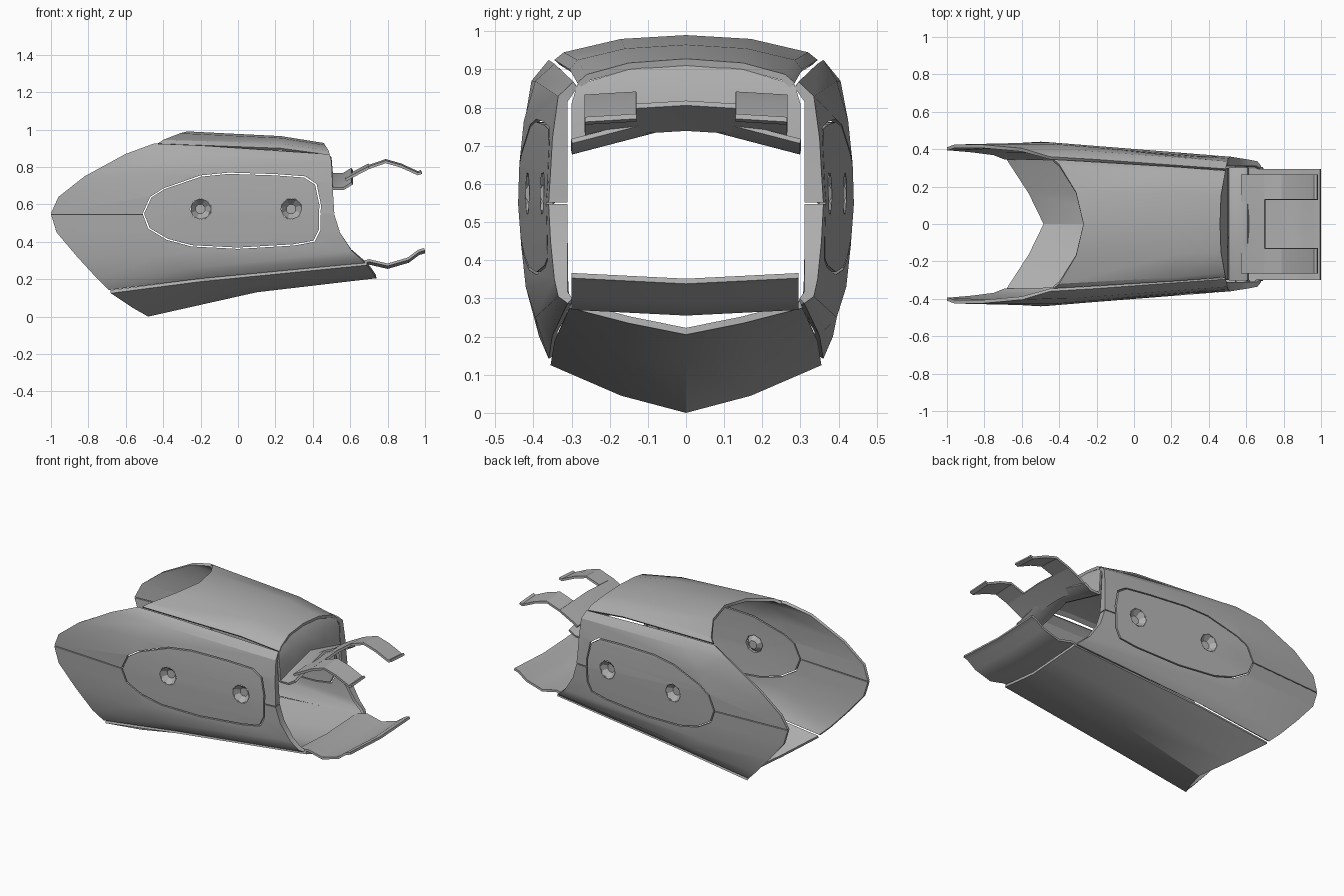
import bpy, bmesh, math
from mathutils import Matrix, Vector

if "Cube" in bpy.data.objects:
    bpy.data.objects.remove(bpy.data.objects["Cube"], do_unlink=True)

grey = bpy.data.materials.new("plain grey")
grey.use_nodes = True
COL = (0.42, 0.42, 0.42, 1)
grey.diffuse_color = COL
grey.node_tree.nodes["Principled BSDF"].inputs["Base Color"].default_value = COL


def new_object(name, bm):
    mesh = bpy.data.meshes.new(name)
    bm.to_mesh(mesh)
    bm.free()
    ob = bpy.data.objects.new(name, mesh)
    bpy.context.collection.objects.link(ob)
    mesh.materials.append(grey)
    return ob


def activate(ob):
    bpy.ops.object.select_all(action='DESELECT')
    ob.select_set(True)
    bpy.context.view_layer.objects.active = ob


def loft(name, rails, thickness=0.018, offset=-1):
    """Skin a row of rails and give the skin a thickness."""
    bm = bmesh.new()
    grid = [[bm.verts.new(p) for p in r] for r in rails]
    for a, b in zip(grid, grid[1:]):
        for j in range(len(a) - 1):
            bm.faces.new((a[j], a[j + 1], b[j + 1], b[j]))
    ob = new_object(name, bm)
    mod = ob.modifiers.new("thickness", 'SOLIDIFY')
    mod.thickness, mod.offset = thickness, offset
    activate(ob)
    bpy.ops.object.modifier_apply(modifier=mod.name)
    return ob


def cut(ob, cutter, operation):
    mod = ob.modifiers.new("cut", 'BOOLEAN')
    mod.operation, mod.solver, mod.object = operation, 'EXACT', cutter
    activate(ob)
    bpy.ops.object.modifier_apply(modifier=mod.name)


def prism(outline, side):
    """Closed block through one side wall, from an x-z outline."""
    bm = bmesh.new()
    f = bm.faces.new([bm.verts.new((x, side * 0.25, z)) for x, z in outline])
    ext = bmesh.ops.extrude_face_region(bm, geom=[f])["geom"]
    bmesh.ops.translate(bm, vec=(0, side * 0.35, 0),
                        verts=[v for v in ext if isinstance(v, bmesh.types.BMVert)])
    bmesh.ops.recalc_face_normals(bm, faces=bm.faces)
    ob = new_object("cutter", bm)
    ob.hide_render = True
    return ob


def flip(rails):
    return [[(x, -y, z) for x, y, z in r] for r in reversed(rails)]


def with_lip(rails):
    """Fold the rear end of each rail inward."""
    out = []
    for r in rails:
        x, y, z = r[-1]
        out.append(r + [(x - .005, max(.285, min(y - .012, .31)), .55 + (z - .55) * .95)])
    return out


# Top cover
top = [
    [(-.27, 0, .99), (.23, 0, .965), (.46, 0, .928)],
    [(-.31, .17, .98), (.23, .16, .955), (.465, .15, .917)],
    [(-.40, .32, .945), (.23, .285, .925), (.485, .26, .887)],
    [(-.43, .345, .925), (.23, .305, .9), (.49, .285, .865)],
]
loft("top_cover", flip(top)[:-1] + top)

# Bottom cover with a shallow keel
bottom = [
    [(-.68, .355, .125), (-.2, .345, .187), (.69, .305, .275)],
    [(-.56, .17, .045), (0, .17, .152), (.72, .15, .235)],
    [(-.48, 0, 0), (.1, 0, .13), (.74, 0, .205)],
]
loft("bottom_cover", bottom + flip(bottom)[1:])

# Side walls, split by a seam at mid height
upper = [
    [(-.45, .36, .925), (-.2, .345, .915), (.49, .295, .868)],
    [(-.60, .405, .87), (-.3, .395, .87), (.5, .335, .83)],
    [(-.82, .425, .75), (-.4, .425, .765), (.505, .35, .72)],
    [(-.96, .425, .64), (-.45, .437, .65), (.51, .355, .63)],
    [(-1, .41, .552), (-.5, .44, .552), (.515, .36, .552)],
]
lower = [
    [(-1, .41, .547), (-.5, .44, .547), (.515, .36, .547)],
    [(-.97, .41, .45), (-.45, .432, .44), (.545, .355, .45)],
    [(-.86, .40, .32), (-.4, .42, .33), (.61, .345, .35)],
    [(-.75, .385, .2), (-.3, .395, .25), (.66, .335, .305)],
    [(-.69, .36, .142), (-.2, .35, .203), (.68, .31, .287)],
]
hatch_outline = [(-.51, .55), (-.47, .64), (-.4, .685), (-.3, .72), (-.2, .755),
                 (-.05, .77), (.2, .762), (.36, .75), (.42, .71), (.443, .6),
                 (.44, .46), (.41, .4), (.3, .38), (0, .362), (-.25, .375),
                 (-.38, .41), (-.48, .47)]
inner_outline = [(-.035 + (x + .035) * .983, .565 + (z - .565) * .965)
                 for x, z in hatch_outline]
BOLTS = (-.2, .285)
BOLT_Z = .575


def octagon(cx, r):
    return [(cx + r * math.cos(k * math.pi / 4), BOLT_Z + r * math.sin(k * math.pi / 4))
            for k in range(8)]


for side, word in ((1, "left"), (-1, "right")):
    orient = (lambda r: r) if side > 0 else flip
    opening = prism(hatch_outline, side)
    for part, rails in (("upper", upper), ("lower", lower)):
        wall = loft(f"{part}_{word}_wall", orient(with_lip(rails)))
        cut(wall, opening, 'DIFFERENCE')

    # Hatch panel filling the opening, with two bolt holes
    hatch = loft(f"{word}_hatch", orient(upper[:-1] + lower))
    cutters = [opening, prism(inner_outline, side)]
    cut(hatch, cutters[1], 'INTERSECT')
    for n, bx in enumerate(BOLTS):
        cutters.append(prism(octagon(bx, .056), side))
        cut(hatch, cutters[-1], 'DIFFERENCE')

        # Recessed bolt cup
        wall_y = .44 - (bx + .5) * .0788
        bm = bmesh.new()
        bmesh.ops.create_cone(bm, cap_ends=True, segments=8, radius1=.027,
                              radius2=.058, depth=.034)
        bmesh.ops.rotate(bm, cent=(0, 0, 0), verts=bm.verts,
                         matrix=Matrix.Rotation(math.pi / 8, 3, 'Z'))
        big = max(bm.faces, key=lambda f: f.calc_center_median().z)
        bmesh.ops.delete(bm, geom=[big], context='FACES_ONLY')
        axis = Vector((.079, side, 0)).to_track_quat('Z', 'Y').to_matrix().to_4x4()
        bm.transform(Matrix.Translation((bx, side * (wall_y - .017), BOLT_Z)) @ axis)
        bmesh.ops.reverse_faces(bm, faces=bm.faces)
        new_object(f"{word}_bolt_cup_{n + 1}", bm)
    for c in cutters:
        bpy.data.objects.remove(c, do_unlink=True)

# Recessed end plate under the top cover
plate = [
    [(.45, 0, .915), (.5, 0, .85), (.508, 0, .76)],
    [(.465, .15, .90), (.5, .15, .84), (.508, .15, .72)],
    [(.485, .285, .86), (.5, .3, .81), (.508, .3, .68)],
]
loft("rear_end_plate", flip(plate)[:-1] + plate, .012)


def strip(name, path, ys, slope):
    """Bent plate swept across y, sloping away from the middle."""
    return loft(name, [[(x, y, z + slope * abs(y)) for x, z in path] for y in ys], .014, 0)


# Upper clip: base, bridge and two prongs
strip("upper_clip_base", [(.508, .762), (.565, .762), (.61, .79)], (-.3, 0, .3), -.26)
strip("upper_clip_bridge", [(.575, .745), (.61, .765), (.70, .812)], (-.265, 0, .265), -.06)
for s, word in ((1, "left"), (-1, "right")):
    ys = sorted((s * .13, s * .265))
    strip(f"upper_clip_{word}_prong",
          [(.70, .812), (.79, .843), (.87, .82), (.962, .778), (.98, .785)], ys, -.06)

# Lower clip
strip("lower_clip", [(.62, .262), (.70, .285), (.80, .262), (.91, .294), (.965, .335), (.997, .345)],
      (-.3, 0, .295), .05)

# Smooth shading with crisp edges
for ob in bpy.context.collection.objects:
    if ob.type == 'MESH' and grey.name in ob.data.materials:
        activate(ob)
        bpy.ops.object.shade_smooth_by_angle(angle=math.radians(32))
